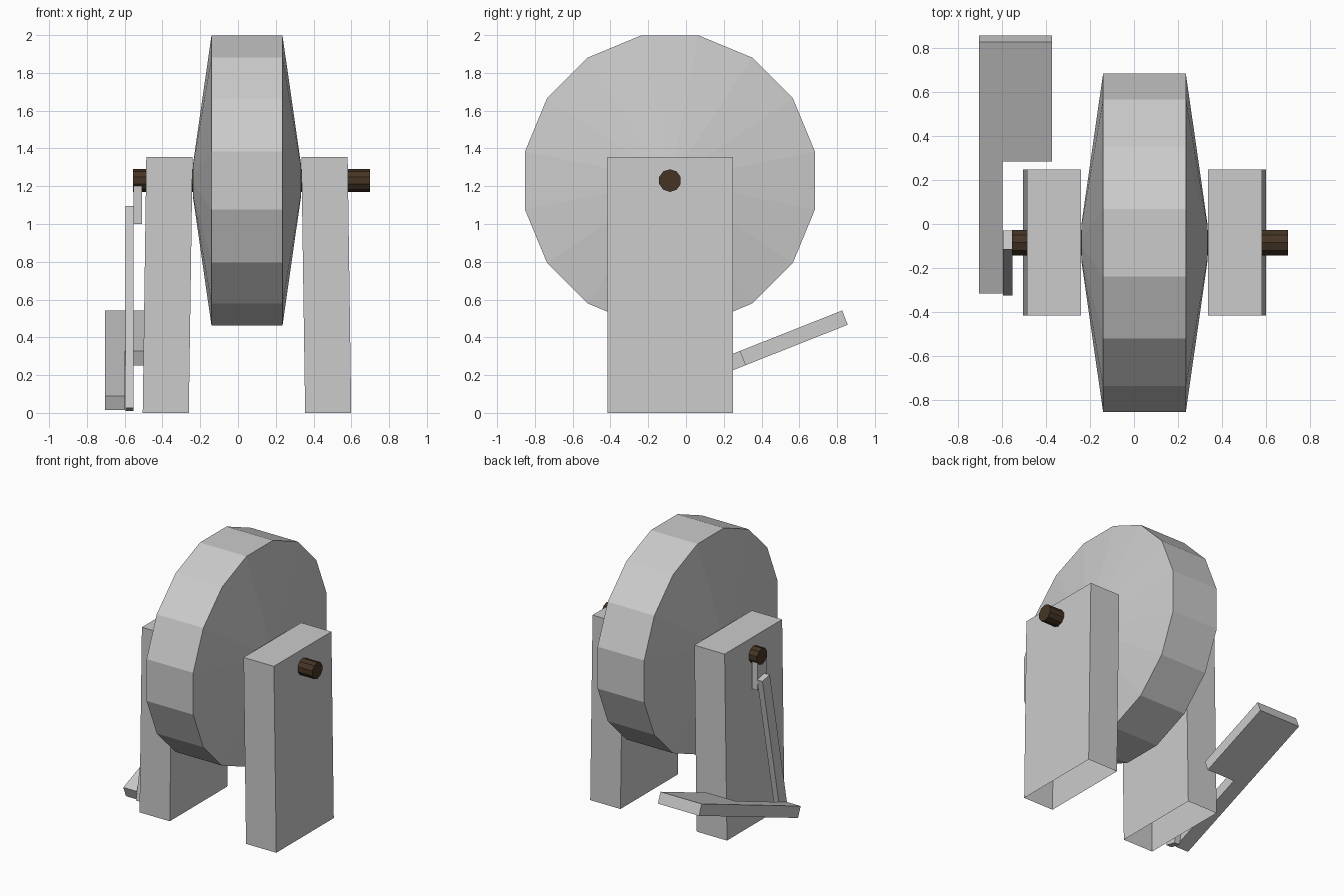
import bpy, bmesh
from math import sin, cos, pi

if "Cube" in bpy.data.objects:
    bpy.data.objects.remove(bpy.data.objects["Cube"])

MID = 0.0475              # x centre of wheel and supports
AY, AZ = -0.085, 1.23     # axle position


def make(name, verts, faces):
    me = bpy.data.meshes.new(name)
    bm = bmesh.new()
    vs = [bm.verts.new(v) for v in verts]
    for f in faces:
        bm.faces.new([vs[i] for i in f])
    bmesh.ops.recalc_face_normals(bm, faces=bm.faces)
    bm.to_mesh(me)
    bm.free()
    ob = bpy.data.objects.new(name, me)
    bpy.context.collection.objects.link(ob)
    return ob


def lathe_x(name, profile, n):
    """Closed solid of rings (x, radius) around the axle line."""
    verts = [(x, AY + r * cos(2 * pi * (i + .5) / n), AZ + r * sin(2 * pi * (i + .5) / n))
             for x, r in profile for i in range(n)]
    faces = [(k * n + i, k * n + (i + 1) % n, (k + 1) * n + (i + 1) % n, (k + 1) * n + i)
             for k in range(len(profile) - 1) for i in range(n)]
    last = (len(profile) - 1) * n
    faces += [tuple(range(n)), tuple(range(last, last + n))]
    return make(name, verts, faces)


def prism(name, pts, to3d, a, b):
    """Extrude a 2D outline from a to b; to3d maps (u, v, depth) to a point."""
    n = len(pts)
    verts = [to3d(u, v, d) for d in (a, b) for u, v in pts]
    faces = [tuple(range(n)), tuple(range(n, 2 * n))]
    faces += [(i, (i + 1) % n, n + (i + 1) % n, n + i) for i in range(n)]
    return make(name, verts, faces)


def along_x(u, v, d):
    return (d, u, v)


# Grinding wheel with bevelled cheeks
lathe_x("grinding_wheel", [(MID - .287, .08), (MID - .188, .783),
                           (MID + .188, .783), (MID + .287, .08)], 16)

# Axle
axle = lathe_x("axle", [(-.555, .06), (.70, .06)], 10)
mat = bpy.data.materials.new("dark_wood")
mat.diffuse_color = (0.06, 0.035, 0.018, 1)
mat.use_nodes = True
mat.node_tree.nodes["Principled BSDF"].inputs["Base Color"].default_value = mat.diffuse_color
axle.data.materials.append(mat)

# Leaning supports, open underneath
for side, name in ((1, "right_support"), (-1, "left_support")):
    v = [(MID + side * x, y, z) for y in (-.415, .248)
         for x, z in ((.308, 0), (.552, 0), (.533, 1.355), (.288, 1.355))]
    make(name, v, [(0, 1, 2, 3), (4, 5, 6, 7), (1, 2, 6, 5), (2, 3, 7, 6), (3, 0, 4, 7)])

# Crank arm under the axle end
prism("crank_arm", [(-.142, 1.0), (-.035, 1.0), (-.035, 1.2), (-.142, 1.2)],
      along_x, -.553, -.507)

# Connecting rod
prism("connecting_rod", [(-.325, .027), (-.242, .01), (-.03, 1.08), (-.115, 1.096)],
      along_x, -.596, -.553)

# Tilted L-shaped foot pedal: outline in x and distance along the slope
T = 0.377


def on_slope(u, v, d):
    return (u, -.315 + v * cos(T) - d * sin(T), .09 + v * sin(T) + d * cos(T))


prism("foot_pedal", [(-.705, 0), (-.598, 0), (-.598, .645), (-.373, .645),
                     (-.373, 1.228), (-.705, 1.228)], on_slope, -.081, 0)
